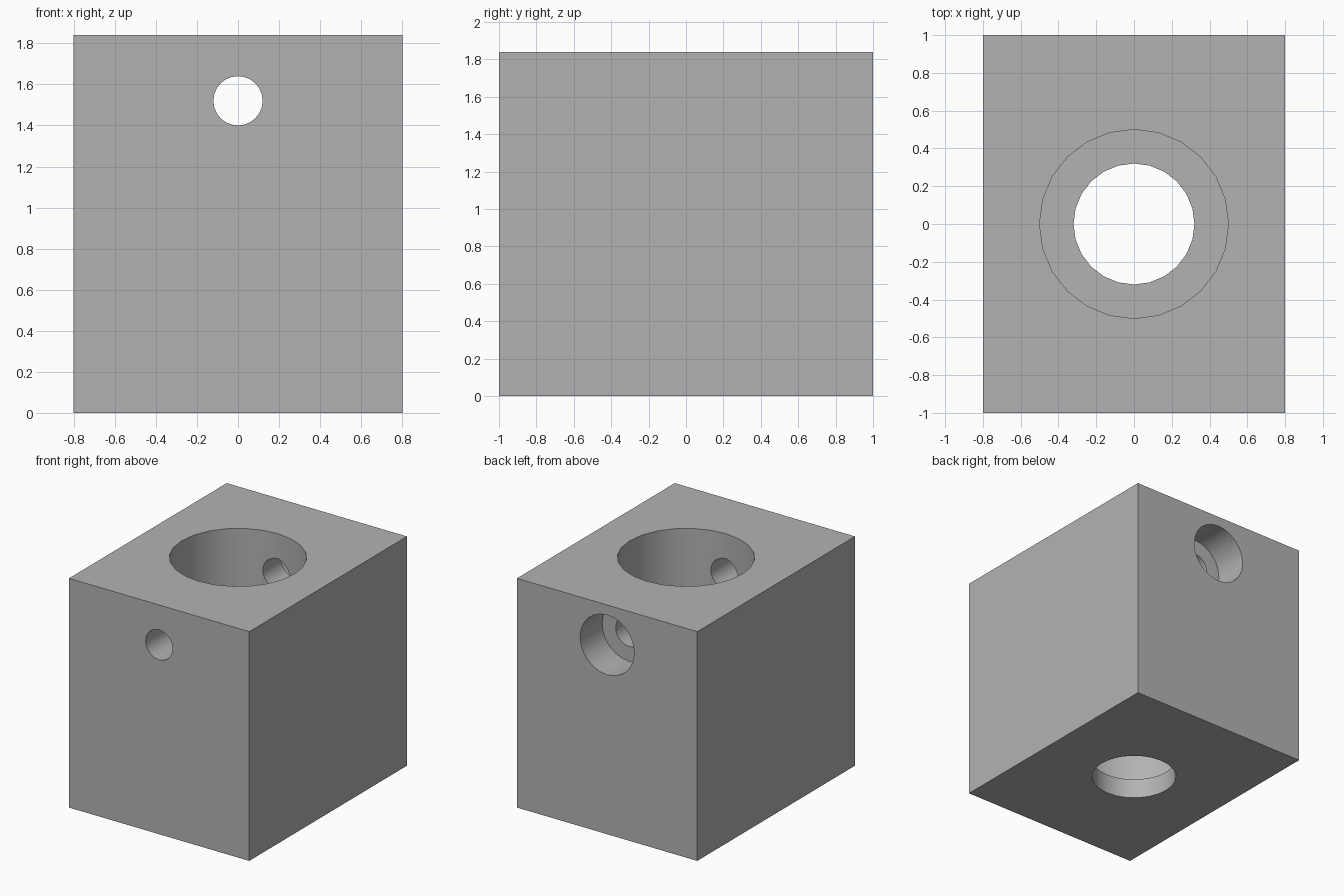
import bpy
import math

cube = bpy.data.objects.get("Cube")
if cube:
    bpy.data.objects.remove(cube, do_unlink=True)

WIDTH, DEPTH, HEIGHT = 1.6, 2.0, 1.84
CROSS_Z = 1.52
SIDES = 24

# Plain grey material
grey = bpy.data.materials.new("grey")
grey.use_nodes = True
colour = (0.45, 0.45, 0.45, 1)
grey.diffuse_color = colour
grey.node_tree.nodes["Principled BSDF"].inputs["Base Color"].default_value = colour

# Solid block
bpy.ops.mesh.primitive_cube_add(size=1, location=(0, 0, HEIGHT / 2))
block = bpy.context.object
block.name = "bored_block"
block.scale = (WIDTH, DEPTH, HEIGHT)
bpy.ops.object.transform_apply(location=True, rotation=True, scale=True)
block.data.materials.append(grey)


def drill(name, radius, start, end, axis):
    """Cut a round hole from start to end along the z or y axis."""
    middle = (start + end) / 2
    upright = axis == "z"
    bpy.ops.mesh.primitive_cylinder_add(
        vertices=SIDES, radius=radius, depth=end - start,
        location=(0, 0, middle) if upright else (0, middle, CROSS_Z),
        rotation=(0 if upright else math.pi / 2, 0, 0))
    cutter = bpy.context.object
    cutter.hide_render = True
    cutter.data.materials.append(grey)
    bpy.context.view_layer.objects.active = block
    cut = block.modifiers.new(name, "BOOLEAN")
    cut.operation = "DIFFERENCE"
    cut.solver = "EXACT"
    cut.object = cutter
    bpy.ops.object.modifier_apply(modifier=name)
    bpy.data.objects.remove(cutter, do_unlink=True)


# Wide bore from the top, narrower hole through its floor
drill("main_bore", 0.5, 0.16, HEIGHT + 0.2, "z")
drill("floor_hole", 0.32, -0.2, 0.5, "z")

# Screw hole from front to back, with a counterbore at the back
drill("screw_hole", 0.12, -1.2, 1.2, "y")
drill("counterbore", 0.24, 0.72, 1.2, "y")

# Smooth hole walls, sharp rims
bpy.ops.object.select_all(action="DESELECT")
block.select_set(True)
bpy.context.view_layer.objects.active = block
bpy.ops.object.shade_smooth_by_angle(angle=math.radians(30))
